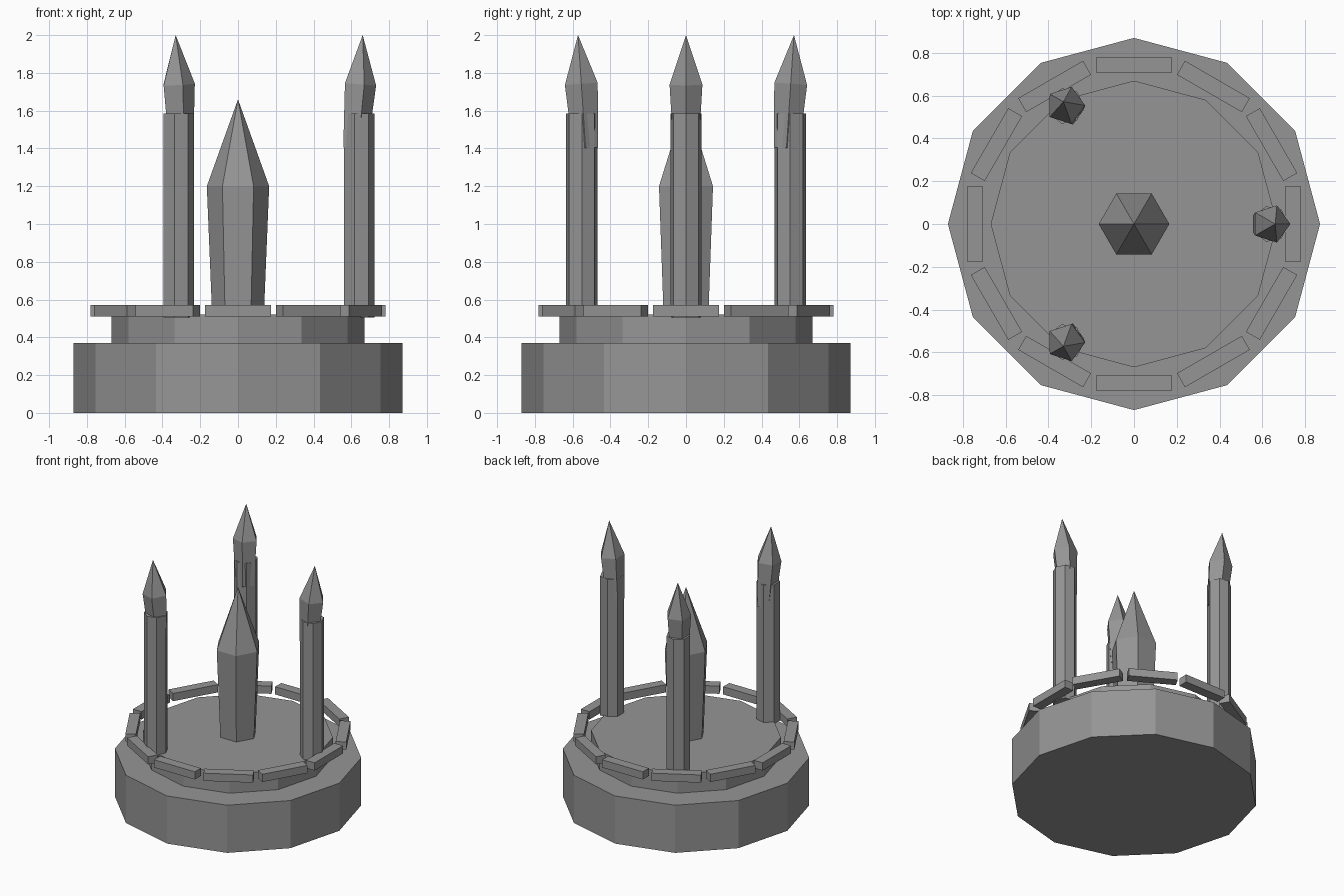
import bpy, bmesh, math
from mathutils import Matrix, Vector

if "Cube" in bpy.data.objects:
    bpy.data.objects.remove(bpy.data.objects["Cube"])

stone = bpy.data.materials.new("grey stone")
stone.diffuse_color = (0.3, 0.3, 0.3, 1)
stone.use_nodes = True
stone.node_tree.nodes["Principled BSDF"].inputs["Base Color"].default_value = stone.diffuse_color


def finish(name, bm):
    bmesh.ops.recalc_face_normals(bm, faces=bm.faces)
    mesh = bpy.data.meshes.new(name)
    bm.to_mesh(mesh)
    bm.free()
    mesh.materials.append(stone)
    obj = bpy.data.objects.new(name, mesh)
    bpy.context.collection.objects.link(obj)
    return obj


def spun(name, sides, profile):
    """Low-poly solid from (radius, z) rings; radius 0 closes to a point."""
    bm = bmesh.new()
    rings = []
    for r, z in profile:
        if r == 0:
            rings.append([bm.verts.new((0, 0, z))] * sides)
        else:
            rings.append([bm.verts.new((r * math.cos(math.tau * i / sides),
                                        r * math.sin(math.tau * i / sides), z))
                          for i in range(sides)])
    for a, b in zip(rings, rings[1:]):
        for i in range(sides):
            j = (i + 1) % sides
            bm.faces.new([a[i], a[j], b[j]] if b[i] is b[j] else [a[i], a[j], b[j], b[i]])
    bm.faces.new(rings[0][::-1])
    if profile[-1][0] > 0:
        bm.faces.new(rings[-1])
    return finish(name, bm)


# Two-step twelve-sided plinth
spun("base", 12, [(0.87, 0), (0.87, 0.37)])
spun("upper_step", 12, [(0.67, 0.37), (0.67, 0.52)])

# Ring of twelve rim blocks
for k in range(12):
    bm = bmesh.new()
    bmesh.ops.create_cube(bm, size=1, matrix=Matrix.Rotation(math.tau * k / 12, 4, 'Z')
                          @ Matrix.Translation((0.7425, 0, 0.54))
                          @ Matrix.Diagonal((0.075, 0.35, 0.06, 1)))
    finish(f"rim_block_{k + 1}", bm)

# Central crystal
spun("central_crystal", 6, [(0.137, 0.52), (0.165, 1.2), (0, 1.66)])

# Three pillars, each with a crystal tip leaning outward
for k in range(3):
    a = math.tau * k / 3
    out = Vector((math.cos(a), math.sin(a), 0))
    pillar = spun(f"pillar_{k + 1}", 7, [(0.085, 0.505), (0.085, 1.585)])
    pillar.location = out * 0.637
    tip = spun(f"pillar_tip_{k + 1}", 5, [(0.07, -0.34), (0.0915, 0), (0, 0.261)])
    lean = Matrix.Rotation(0.077, 4, Vector((-out.y, out.x, 0)))
    tip.matrix_world = Matrix.Translation(out * 0.64 + Vector((0, 0, 1.74))) @ lean
